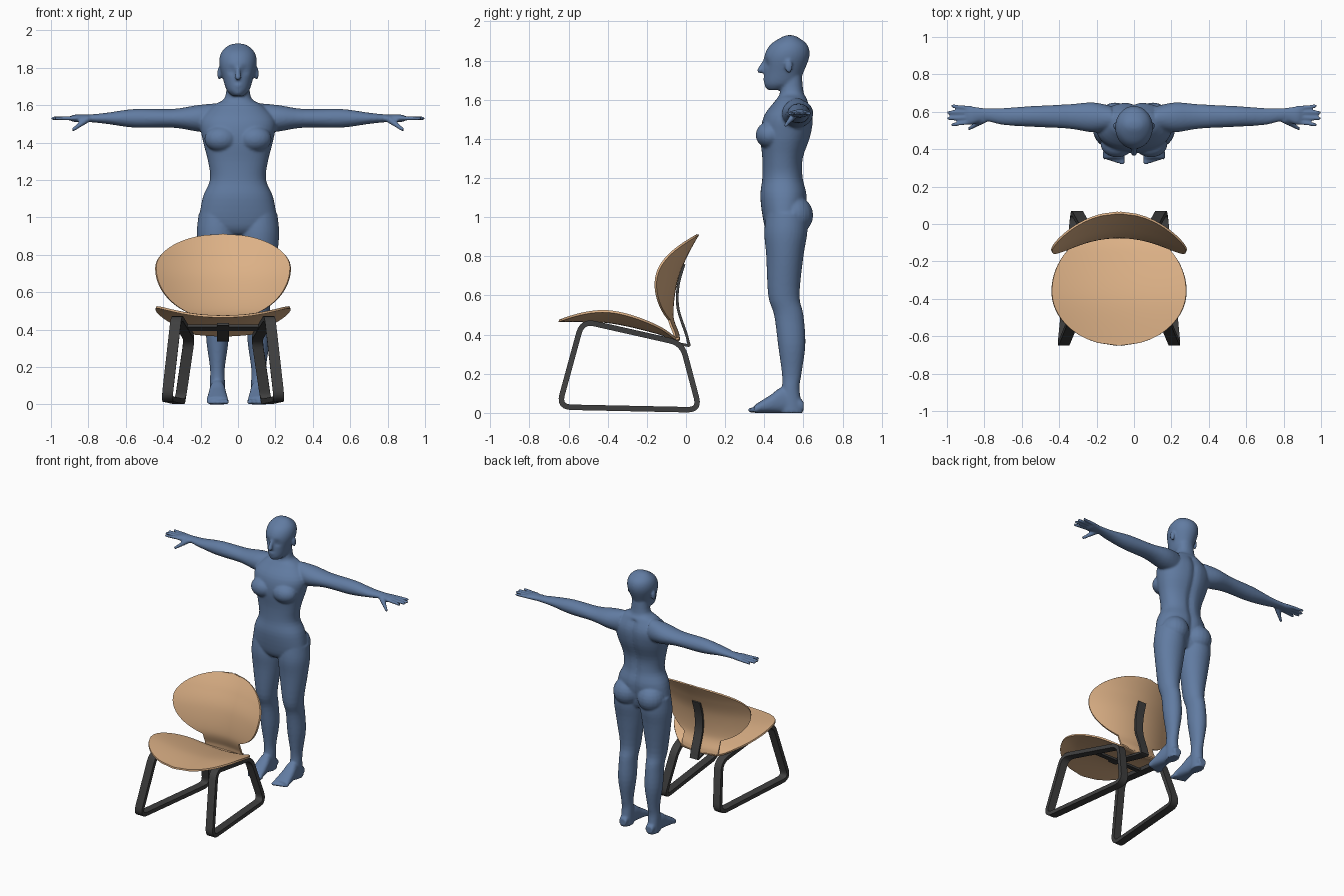
import bpy
import bmesh
from math import sin, cos, pi, exp, sqrt, copysign
from mathutils import Vector, Matrix

if "Cube" in bpy.data.objects:
    bpy.data.objects.remove(bpy.data.objects["Cube"])

CHAIR_X = -.08
SEAT_HALF = .36
WAIST_HALF = .15


def material(name, colour):
    mat = bpy.data.materials.new(name)
    mat.use_nodes = True
    mat.diffuse_color = (*colour, 1)
    mat.node_tree.nodes["Principled BSDF"].inputs["Base Color"].default_value = (*colour, 1)
    return mat


blue = material("slate blue", (.12, .2, .36))
wood = material("light wood", (.72, .44, .24))
dark = material("dark metal", (.05, .05, .05))


def make_object(name, bm, mat):
    """Turn a bmesh into an object, smooth with crisp edges."""
    bmesh.ops.recalc_face_normals(bm, faces=bm.faces)
    mesh = bpy.data.meshes.new(name)
    bm.to_mesh(mesh)
    bm.free()
    mesh.materials.append(mat)
    mesh.shade_smooth()
    mesh.set_sharp_from_angle(angle=.6)
    obj = bpy.data.objects.new(name, mesh)
    bpy.context.collection.objects.link(obj)
    return obj


def smooth_rows(rows, steps):
    """Catmull-Rom interpolation between tuples of numbers."""
    padded = [rows[0], *rows, rows[-1]]
    result = []
    for window in zip(padded, padded[1:], padded[2:], padded[3:]):
        for k in range(steps):
            t = k / steps
            result.append(tuple(
                b + t / 2 * (c - a + t * (2 * a - 5 * b + 4 * c - d + t * (3 * (b - c) + d - a)))
                for a, b, c, d in zip(*window)))
    return result + [rows[-1]]


def skin(bm, rings, tube=True, loop=False):
    """Join rings of points; a tube gets end caps unless it is a loop."""
    rings = [[bm.verts.new(point) for point in ring] for ring in rings]
    following = rings[1:] + rings[:1] if loop else rings[1:]
    for lower, upper in zip(rings, following):
        for i in range(0 if tube else 1, len(lower)):
            bm.faces.new((lower[i - 1], lower[i], upper[i], upper[i - 1]))
    if tube and not loop:
        bm.faces.new(rings[0])
        bm.faces.new(rings[-1])


def loft(bm, axis, centre, rows, side=1, power=2.0, count=32):
    """Rows hold: position on the axis, half width, near limit, far limit."""
    rings = []
    for t, half, near, far in smooth_rows(rows, 4):
        ring = []
        for i in range(count):
            s, c = sin(2 * pi * i / count), cos(2 * pi * i / count)
            u = centre + half * copysign(abs(s) ** (2 / power), s)
            v = (near + far) / 2 + (far - near) / 2 * copysign(abs(c) ** (2 / power), c)
            x, y, z = {"x": (t, v, u), "y": (u, t, v), "z": (u, v, t)}[axis]
            ring.append((x * side, y, z))
        rings.append(ring)
    skin(bm, rings)


def ball(bm, centre, radii, side=1):
    x, y, z = centre
    place = Matrix.Translation((x * side, y, z)) @ Matrix.Diagonal((*radii, 1))
    bmesh.ops.create_uvsphere(bm, u_segments=20, v_segments=12, radius=1, matrix=place)


def digit(bm, start, end, thick, thin, side=1, count=10):
    """Tapered rod with a rounded tip."""
    start, end = Vector(start), Vector(end)
    along = (end - start).normalized()
    across = along.orthogonal().normalized()
    other = along.cross(across)
    stations = [(start, thick)]
    for k in range(4):
        a = pi / 2 * k / 3.5
        stations.append((end + along * thin * sin(a), thin * cos(a)))
    rings = []
    for middle, radius in stations:
        ring = []
        for i in range(count):
            a = 2 * pi * i / count
            point = middle + (across * cos(a) + other * sin(a)) * radius
            ring.append((point.x * side, point.y, point.z))
        rings.append(ring)
    skin(bm, rings)


# Figure: trunk and neck
body = bmesh.new()
loft(body, "z", 0, [
    (.91, .1, .43, .58), (.96, .2, .4, .6), (1.1, .19, .38, .62), (1.2, .15, .39, .6),
    (1.3, .16, .39, .6), (1.42, .19, .38, .64), (1.52, .2, .4, .65), (1.6, .13, .46, .62),
    (1.64, .07, .48, .6), (1.75, .06, .48, .59)], power=2.2, count=56)

# Figure: head
loft(body, "z", 0, [
    (1.65, .03, .42, .5), (1.68, .06, .4, .57), (1.74, .08, .4, .6), (1.82, .1, .4, .63),
    (1.88, .09, .43, .62), (1.92, .05, .49, .57), (1.93, .01, .52, .54)], count=48)

# Figure: eye sockets and spine groove
for v in body.verts:
    if v.co.y < .47:
        gap = Vector((abs(v.co.x) - .036, v.co.z - 1.785)).length
        v.co.y += .014 * exp(-(gap / .02) ** 2)
    elif v.co.y > .55 and v.co.z < 1.6:
        v.co.y -= .014 * exp(-(v.co.x / .025) ** 2)

# Figure: nose, lips, chin
digit(body, (0, .41, 1.81), (0, .38, 1.75), .01, .017)
for lip_z in (1.7, 1.71):
    ball(body, (0, .41, lip_z), (.026, .015, .007))
ball(body, (0, .42, 1.67), (.026, .016, .016))

for side in (1, -1):
    # Figure: eye, ear, chest, buttock
    ball(body, (.036, .43, 1.785), (.018, .014, .011), side)
    ball(body, (.1, .525, 1.77), (.011, .02, .034), side)
    ball(body, (.09, .43, 1.42), (.09, .074, .07), side)
    ball(body, (.1, .55, 1.01), (.1, .1, .1), side)

    # Figure: leg, foot, toes
    loft(body, "z", .11, [
        (0, .04, .48, .6), (.12, .04, .49, .58), (.2, .04, .49, .59), (.35, .06, .47, .61),
        (.5, .06, .45, .6), (.6, .07, .42, .58), (.8, .1, .41, .6), (.92, .11, .4, .62),
        (1.02, .1, .41, .62)], side)
    loft(body, "y", .11, [
        (.6, .03, .01, .06), (.5, .04, 0, .13), (.43, .05, 0, .09), (.35, .06, 0, .04)], side, 2.4)
    for i in range(5):
        toe_x, toe_r = .063 + .023 * i, .014 - .001 * i
        digit(body, (toe_x, .37, .015), (toe_x, .33 + .006 * i, toe_r), toe_r, toe_r, side)

    # Figure: arm with palm, fingers, thumb
    loft(body, "x", 1.53, [
        (.12, .08, .5, .63), (.22, .07, .49, .65), (.35, .05, .51, .64), (.55, .05, .52, .63),
        (.7, .03, .53, .62), (.8, .02, .55, .62), (.87, .02, .53, .63), (.9, .01, .54, .63)], side)
    for i in range(4):
        tip_x = .99 if i in (1, 2) else .97
        digit(body, (.87, .62 - .025 * i, 1.53), (tip_x, .63 - .033 * i, 1.53), .012, .01, side)
    digit(body, (.8, .56, 1.53), (.88, .51, 1.47), .02, .01, side)

# Figure: blend the parts into one skin
figure = make_object("standing_figure", body, blue)
blend = figure.modifiers.new("blend_parts", "REMESH")
blend.mode = "VOXEL"
blend.voxel_size = .0075
blend.use_smooth_shade = True
soften = figure.modifiers.new("soften", "SMOOTH")
soften.iterations = 4
skin_mesh = bpy.data.meshes.new_from_object(figure.evaluated_get(bpy.context.evaluated_depsgraph_get()))
skin_mesh.materials.clear()
skin_mesh.materials.append(blue)
figure.modifiers.clear()
figure.data = skin_mesh


def shell_width(beyond, outer, inner):
    """Half width of an oval that narrows to the waist on its inner side."""
    ratio = beyond / (outer if beyond > 0 else inner)
    width = SEAT_HALF * sqrt(max(.001, 1 - ratio ** 2))
    return width if beyond > 0 else max(width, WAIST_HALF)


# Chair: moulded shell, seat first, then back
seat_line = [(-.65, .47), (-.4, .465), (-.15, .41), (-.05, .37)]
back_line = [(-.04, .4), (-.07, .5), (-.05, .67), (0, .8), (.06, .91)]
steps = 10
rings = []
for i, (y, z) in enumerate(smooth_rows(seat_line + back_line, steps)):
    is_seat = i < steps * len(seat_line) - steps / 2
    half = shell_width(-SEAT_HALF - y, .29, .34) if is_seat else shell_width(z - .73, .18, .28)
    ring = []
    for k in range(-10, 11):
        x = half * k / 10
        bend = (x / SEAT_HALF) ** 2
        ring.append((CHAIR_X + x, y, z + .055 * bend) if is_seat else (CHAIR_X + x, y - .11 * bend, z))
    rings.append(ring)
shell = bmesh.new()
skin(shell, rings, tube=False)
seat_shell = make_object("seat_and_back_shell", shell, wood)
solid = seat_shell.modifiers.new("thickness", "SOLIDIFY")
solid.thickness = .012
solid.offset = 0
seat_shell.modifiers.new("crisp_rim", "EDGE_SPLIT")


def bar(name, path, width, thick, loop=False):
    """Flat bar swept along a path, its width running left to right."""
    path = [Vector(p) for p in path]
    across = Vector((width / 2, 0, 0))
    rings = []
    for i, here in enumerate(path):
        before = path[i - 1] if loop or i else here
        after = path[(i + 1) % len(path)] if loop or here != path[-1] else here
        out = (after - before).cross(across).normalized() * thick / 2
        rings.append([here - across - out, here + across - out, here + across + out, here - across + out])
    bm = bmesh.new()
    skin(bm, rings, loop=loop)
    make_object(name, bm, dark)


def rounded(corners, radius):
    """Closed path with each corner replaced by a small curve."""
    corners = [Vector(c) for c in corners]
    path = []
    for before, here, after in zip(corners[-1:] + corners, corners, corners[1:] + corners[:1]):
        start = here + (before - here).normalized() * radius
        end = here + (after - here).normalized() * radius
        for k in range(7):
            path.append(start.lerp(here, k / 6).lerp(here.lerp(end, k / 6), k / 6))
    return path


# Chair: side loops, cross bar, back support
for side, label in ((1, "left"), (-1, "right")):
    corners = [(CHAIR_X + side * x, y, z) for x, y, z in (
        (.3, -.65, .03), (.23, .07, .015), (.18, -.02, .355), (.25, -.53, .47))]
    bar(label + "_leg_loop", rounded(corners, .065), .058, .028, loop=True)
bar("cross_bar", [(CHAIR_X, -.3, .42), (CHAIR_X, -.24, .4)], .46, .014)
support_line = [(-.33, .43), (-.02, .35), (.01, .37), (-.04, .53), (-.04, .65), (-.01, .76)]
bar("back_support", [(CHAIR_X, y, z) for y, z in smooth_rows(support_line, 6)], .065, .014)
